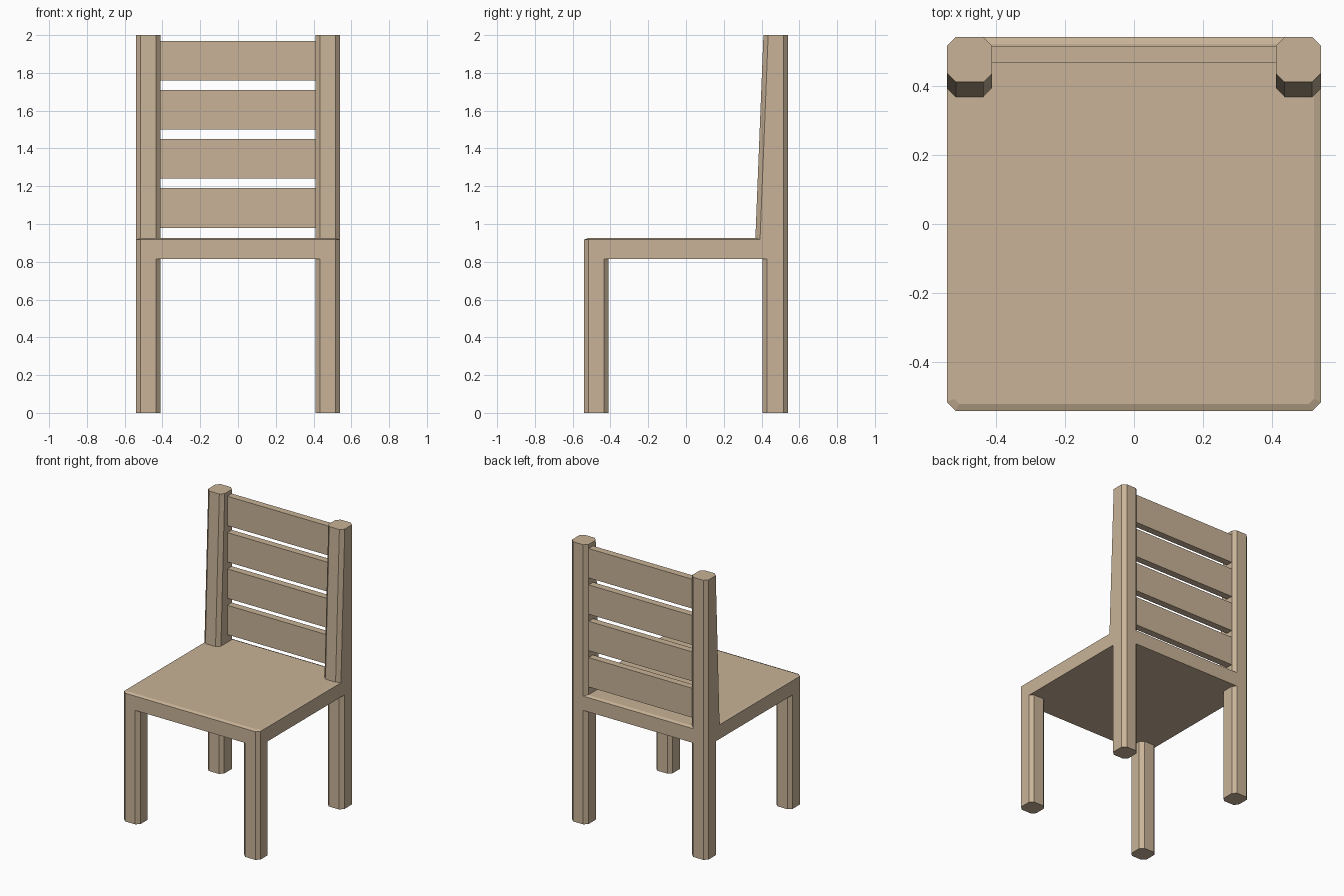
import bpy

if "Cube" in bpy.data.objects:
    bpy.data.objects.remove(bpy.data.objects["Cube"])

wood = bpy.data.materials.new("light wood")
wood.diffuse_color = (0.58, 0.45, 0.31, 1)
wood.use_nodes = True
wood.node_tree.nodes["Principled BSDF"].inputs["Base Color"].default_value = wood.diffuse_color

HALF = 0.54     # half width and depth of the chair
INNER = 0.41    # inner side of legs and posts
C = 0.025       # corner chamfer
SEAT_LOW, SEAT_TOP = 0.815, 0.925


def octagon(x0, x1, y0, y1, z, c=C):
    """Rectangle with chamfered corners, counter-clockwise."""
    return [(x0 + c, y0, z), (x1 - c, y0, z), (x1, y0 + c, z), (x1, y1 - c, z),
            (x1 - c, y1, z), (x0 + c, y1, z), (x0, y1 - c, z), (x0, y0 + c, z)]


def loft(name, rings):
    """Closed solid through a stack of rings, bottom to top."""
    n = len(rings[0])
    verts = [v for ring in rings for v in ring]
    faces = [tuple(reversed(range(n))), tuple(range(len(verts) - n, len(verts)))]
    for r in range(len(rings) - 1):
        for i in range(n):
            j = (i + 1) % n
            faces.append((r * n + i, r * n + j, (r + 1) * n + j, (r + 1) * n + i))
    mesh = bpy.data.meshes.new(name)
    mesh.from_pydata(verts, [], faces)
    mesh.materials.append(wood)
    obj = bpy.data.objects.new(name, mesh)
    bpy.context.collection.objects.link(obj)
    return obj


# seat with chamfered corners and a softened top edge
s = HALF - 0.02
loft("seat", [octagon(-HALF, HALF, -HALF, HALF, SEAT_LOW),
              octagon(-HALF, HALF, -HALF, HALF, SEAT_TOP - 0.008),
              octagon(-s, s, -s, s, SEAT_TOP, 0.015)])

for side, x0, x1 in (("left", -HALF, -INNER), ("right", INNER, HALF)):
    # straight legs
    for end, y0, y1 in (("front", -HALF, -INNER), ("back", 0.405, HALF)):
        loft(f"{end}_leg_{side}", [octagon(x0, x1, y0, y1, z) for z in (0, SEAT_LOW)])
    # back posts, narrowing upward on the front
    loft(f"back_post_{side}", [octagon(x0, x1, 0.367, HALF, SEAT_TOP - 0.008),
                               octagon(x0, x1, 0.41, HALF, 2.0)])

# back slats
for i in range(4):
    z = 0.98 + 0.26 * i
    ring = [(-INNER, 0.465), (INNER, 0.465), (INNER, 0.515), (-INNER, 0.515)]
    loft(f"back_slat_{i + 1}", [[(x, y, h) for x, y in ring] for h in (z, z + 0.21)])
